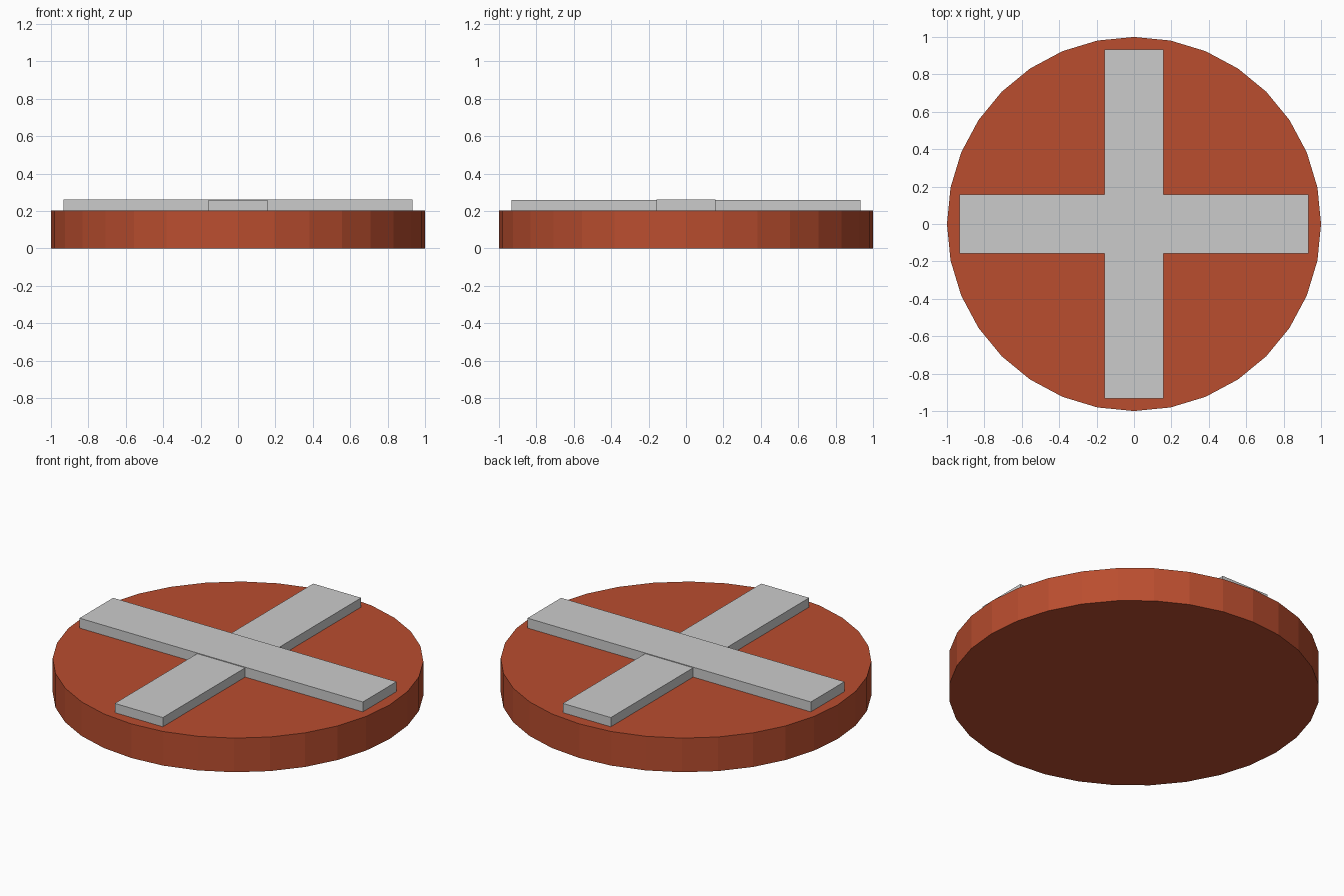
import bpy

if "Cube" in bpy.data.objects:
    bpy.data.objects.remove(bpy.data.objects["Cube"])

DISC_H = 0.203
BAR_LEN, BAR_W = 1.866, 0.316

# Red-brown disc
bpy.ops.mesh.primitive_cylinder_add(vertices=32, radius=1, depth=DISC_H,
                                    location=(0, 0, DISC_H / 2))
disc = bpy.context.object
disc.name = "round_base"
mat = bpy.data.materials.new("red_brown")
mat.diffuse_color = (0.49, 0.075, 0.028, 1)
mat.use_nodes = True
mat.node_tree.nodes["Principled BSDF"].inputs["Base Color"].default_value = mat.diffuse_color
disc.data.materials.append(mat)


def bar(name, size_x, size_y, top):
    """Flat bar lying on the disc."""
    h = top - DISC_H
    bpy.ops.mesh.primitive_cube_add(size=1, location=(0, 0, DISC_H + h / 2))
    ob = bpy.context.object
    ob.name = name
    ob.scale = (size_x, size_y, h)
    bpy.ops.object.transform_apply(location=False, rotation=False, scale=True)


# Crossed bars, one slightly higher than the other
bar("cross_bar_side", BAR_LEN, BAR_W, 0.262)
bar("cross_bar_front", BAR_W, BAR_LEN, 0.258)
